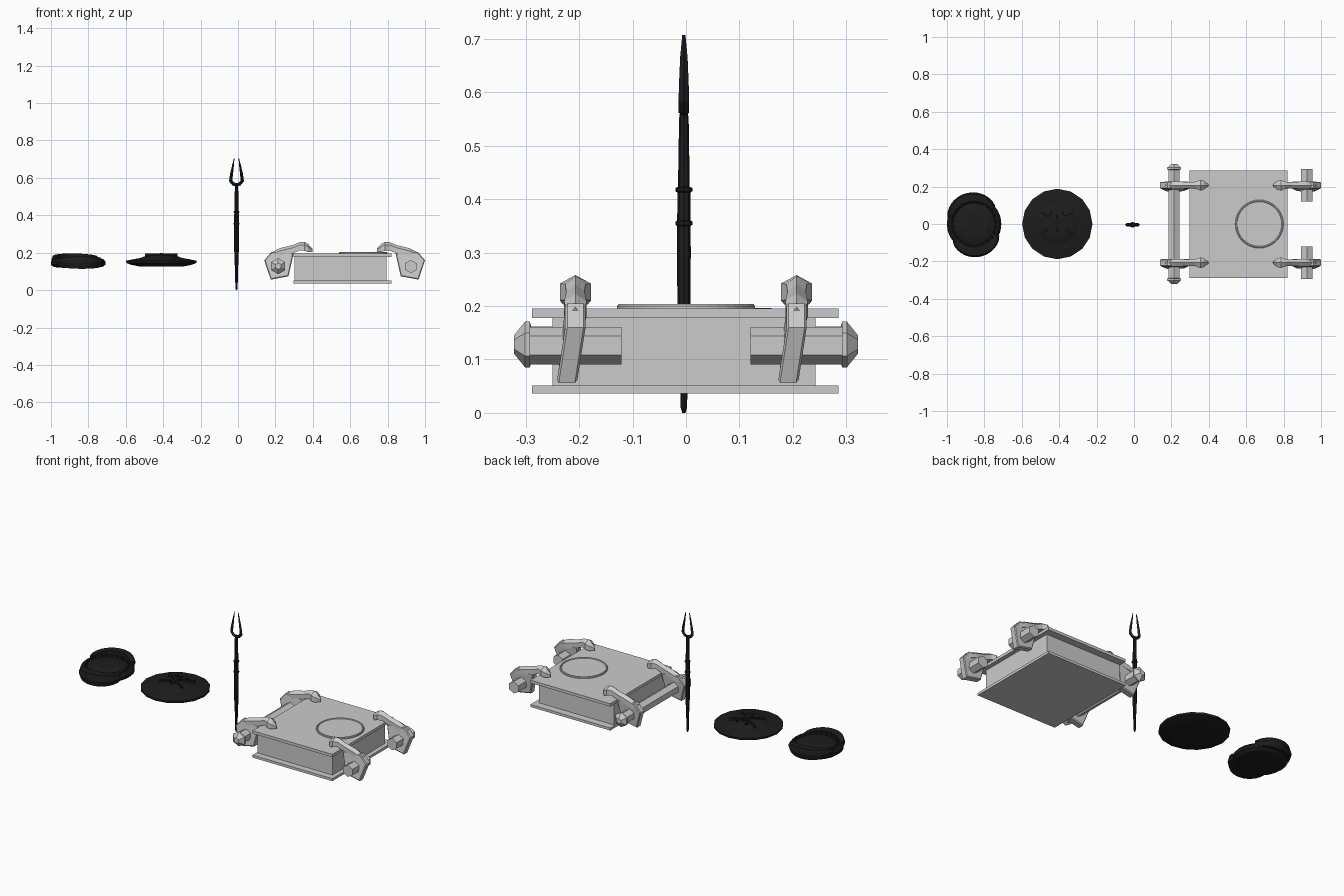
import bpy, bmesh
from math import pi, sin, cos, radians
from mathutils import Vector, Matrix

if "Cube" in bpy.data.objects:
    bpy.data.objects.remove(bpy.data.objects["Cube"])

black = bpy.data.materials.new("black_iron")
black.diffuse_color = (0.012, 0.012, 0.013, 1)
black.use_nodes = True
black.node_tree.nodes["Principled BSDF"].inputs["Base Color"].default_value = black.diffuse_color


def make(name, verts, faces, mat=None):
    me = bpy.data.meshes.new(name)
    me.from_pydata([tuple(v) for v in verts], [], faces)
    bm = bmesh.new()
    bm.from_mesh(me)
    bmesh.ops.recalc_face_normals(bm, faces=bm.faces)
    bm.to_mesh(me)
    bm.free()
    if mat:
        me.materials.append(mat)
    ob = bpy.data.objects.new(name, me)
    bpy.context.collection.objects.link(ob)
    return ob


def skin(name, rings, mat=None, loop=False):
    """Join equal-sized rings of points, with end caps unless looped."""
    n, m = len(rings[0]), len(rings)
    verts = [v for r in rings for v in r]
    faces = []
    for i in range(m if loop else m - 1):
        a, b = i * n, (i + 1) % m * n
        faces += [(a + j, a + (j + 1) % n, b + (j + 1) % n, b + j) for j in range(n)]
    if not loop:
        faces += [tuple(range(n)), tuple(range((m - 1) * n, m * n))]
    return make(name, verts, faces, mat)


def lathe(name, profile, sides, loc, mat=None, loop=False, axis="Z", turn=0.0, scale=(1, 1)):
    rings = []
    for r, h in profile:
        ring = []
        for k in range(sides):
            a = 2 * pi * k / sides + turn
            c, s = r * cos(a) * scale[0], r * sin(a) * scale[1]
            p = (c, s, h) if axis == "Z" else (c, h, s)
            ring.append(Vector(p) + Vector(loc))
        rings.append(ring)
    return skin(name, rings, mat, loop)


def box(name, x0, x1, y0, y1, z0, z1):
    return skin(name, [[(x0, y0, z), (x1, y0, z), (x1, y1, z), (x0, y1, z)] for z in (z0, z1)])


# --- Book: covers, page block and round inlay
box("bottom_cover", 0.297, 0.82, -0.288, 0.285, 0.036, 0.051)
box("top_cover", 0.297, 0.82, -0.288, 0.285, 0.178, 0.195)
box("page_block", 0.302, 0.795, -0.25, 0.242, 0.051, 0.178)
lathe("cover_inlay", [(0.118, 0.195), (0.118, 0.198), (0.121, 0.204), (0.126, 0.204),
                      (0.129, 0.2), (0.129, 0.195)], 40, (0.67, 0, 0), loop=True)
lathe("inlay_disc", [(0.119, 0.195), (0.119, 0.2)], 40, (0.67, 0, 0))

# --- Spine rod and clasp rods
lathe("spine_rod", [(0.017, -0.322), (0.043, -0.301), (0.043, -0.292), (0.034, -0.29),
                    (0.034, 0.29), (0.043, 0.292), (0.043, 0.301), (0.017, 0.322)], 6,
      (0.215, 0, 0.128), axis="Y", turn=pi / 2)
for y in (-0.207, 0.207):
    lathe("clasp_rod", [(0.035, -0.086), (0.035, 0.086)], 6, (0.924, y, 0.126), axis="Y", turn=pi / 2)


# --- Claws: pentagonal hub, arched knuckle and spade-shaped tip
def claw(side, y):
    def place(x, dy, z):
        return (0.57 + side * (x - 0.57), y + dy + 0.155 * min(z - 0.16, 0), z)

    hub = [(0.842, 0.198), (0.96, 0.205), (1.0, 0.16), (0.965, 0.056), (0.87, 0.074)]
    skin("claw_hub", [[place(cx + (x - cx) * k, d, cz + (z - cz) * k) for x, z in hub]
                      for cx, cz in [(0.924, 0.14)]
                      for d, k in ((-0.019, 0.93), (-0.015, 1), (0.015, 1), (0.019, 0.93))])
    # x, bottom, top, half width
    arm = [(0.742, 0.205, 0.222, 0.003), (0.765, 0.203, 0.246, 0.023), (0.785, 0.21, 0.258, 0.029),
           (0.81, 0.212, 0.256, 0.019), (0.845, 0.198, 0.242, 0.017),
           (0.92, 0.18, 0.223, 0.021), (0.972, 0.165, 0.195, 0.016)]
    skin("claw_finger", [[place(x, -w, lo), place(x, w, lo), place(x, w, (lo + 2 * hi) / 3),
                          place(x, 0, hi), place(x, -w, (lo + 2 * hi) / 3)] for x, lo, hi, w in arm])


for side in (1, -1):
    for y in (-0.207, 0.207):
        claw(side, y)

# --- Two-pronged dagger
X, Y = -0.008, -0.004
lathe("dagger_handle", [(0.003, 0), (0.006, 0.01), (0.008, 0.1), (0.012, 0.2), (0.013, 0.3),
                        (0.0125, 0.35), (0.016, 0.352), (0.016, 0.358), (0.0125, 0.36),
                        (0.012, 0.412), (0.016, 0.415), (0.016, 0.421), (0.011, 0.423),
                        (0.009, 0.55), (0.006, 0.572)], 8, (X, Y, 0), black)
prong = [(0.0, 0.562, 0.009, 0.010), (0.018, 0.568, 0.009, 0.010), (0.031, 0.584, 0.009, 0.010),
         (0.027, 0.618, 0.008, 0.009), (0.019, 0.665, 0.005, 0.007), (0.012, 0.707, 0.0012, 0.003)]
for s in (1, -1):
    rings = []
    for i, (x, z, w, d) in enumerate(prong):
        a, b = prong[max(i - 1, 0)], prong[min(i + 1, len(prong) - 1)]
        t = Vector((b[0] - a[0], 0, b[1] - a[1])).normalized()
        nx, nz = t.z * w, -t.x * w
        rings.append([(X + s * (x + nx), Y, z + nz), (X + s * x, Y + d, z),
                      (X + s * (x - nx), Y, z - nz), (X + s * x, Y - d, z)])
    skin("dagger_prong", rings, black)

# --- Round shield with a raised boss and branching relief
SX = -0.41
lathe("round_shield", [(0.03, 0.126), (0.12, 0.127), (0.16, 0.135), (0.187, 0.145), (0.188, 0.157),
                       (0.15, 0.165), (0.11, 0.172), (0.085, 0.182), (0.05, 0.188), (0.015, 0.189)],
      16, (SX, 0, 0), black)


def bar(name, p, q, w, z0, z1):
    p, q = Vector(p), Vector(q)
    n = Vector((q.y - p.y, p.x - q.x)).normalized() * w
    skin(name, [[(SX + v.x, v.y, z) for v in (p + n, p - n * 1.0, q - n * 0.5, q + n * 0.5)]
                for z in (z0, z1)], black)


for s in (1, -1):
    bar("relief_branch", (0, 0.015), (s * 0.085, 0.06), 0.007, 0.172, 0.195)
    bar("relief_branch", (0, 0.0), (s * 0.075, -0.045), 0.007, 0.172, 0.195)
    bar("relief_branch", (s * 0.035, 0.033), (s * 0.03, 0.07), 0.006, 0.176, 0.195)
bar("relief_stem", (0, -0.04), (0, 0.05), 0.008, 0.18, 0.198)

# --- Round talisman with a beaded groove
TX = -0.855
lathe("talisman_body", [(0.03, 0.118), (0.1, 0.12), (0.13, 0.124), (0.146, 0.136), (0.146, 0.152),
                        (0.135, 0.166), (0.122, 0.168), (0.114, 0.162), (0.1, 0.168), (0.07, 0.176),
                        (0.02, 0.178)], 24, (TX, 0, 0), black)
for k in range(24):
    a = 2 * pi * (k + 0.5) / 24
    lathe("groove_bead", [(0.008, 0.158), (0.008, 0.17), (0.004, 0.175)], 6,
          (TX + 0.117 * cos(a), 0.117 * sin(a), 0), black)


# --- Two curved fins sweeping around the talisman rim
def fin(start, end, out, z_mid, z_half):
    rings, n = [], 14
    for i in range(n + 1):
        f = i / n
        a = radians(start + (end - start) * f)
        k = max(0.12, sin(pi * f) ** 0.6)
        ri, ro = 0.122, 0.145 + (out - 0.145) * k
        h = z_half * (0.35 + 0.65 * k)
        rings.append([(TX + r * cos(a), r * sin(a), z_mid + dz)
                      for r, dz in ((ri, -h), (ro - 0.008, -h), (ro, 0), (ro - 0.008, h), (ri, h))])
    skin("rim_fin", rings, black)


fin(40, 165, 0.17, 0.165, 0.031)
fin(220, 335, 0.178, 0.147, 0.033)
